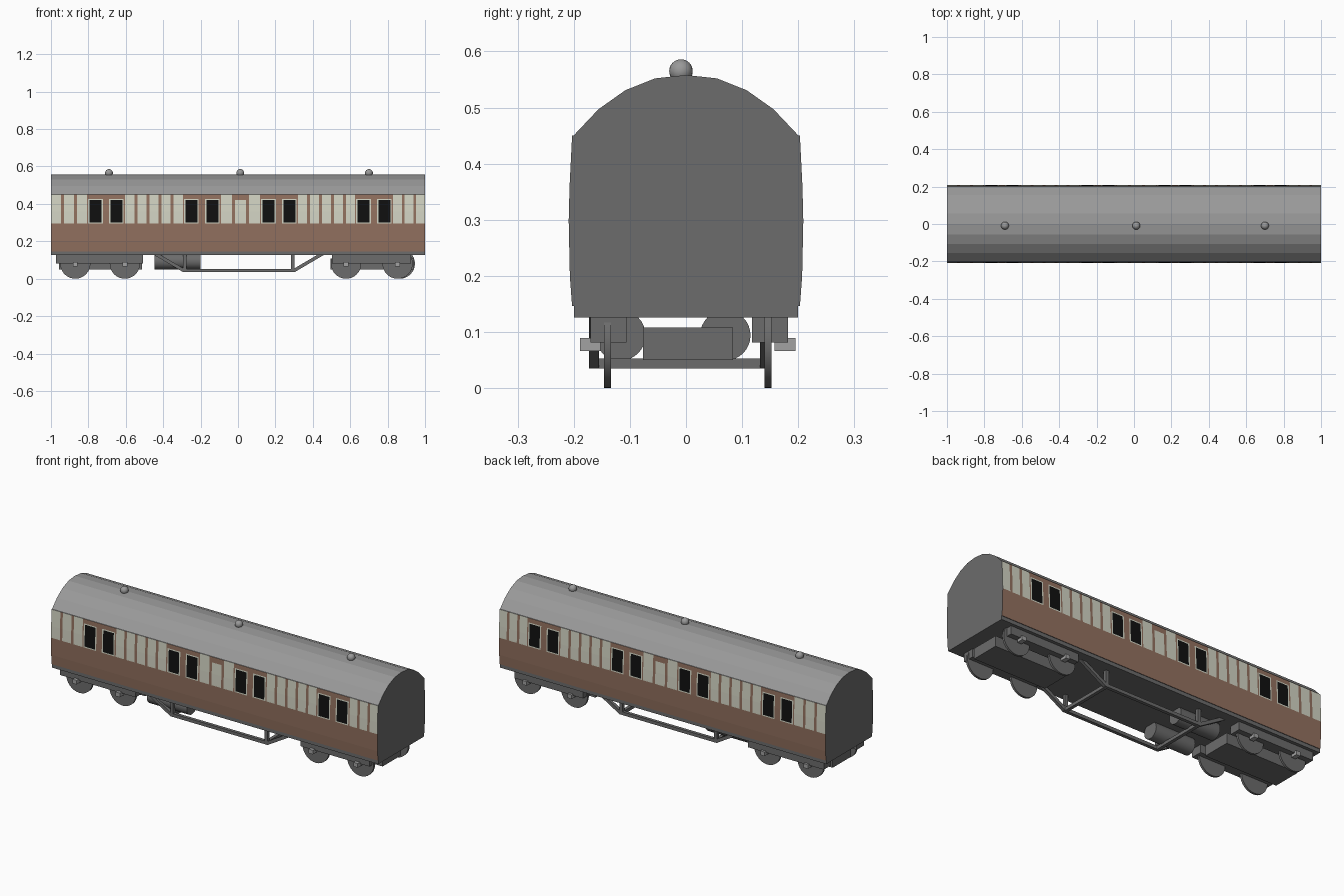
import bpy, bmesh, math
from mathutils import Vector

if "Cube" in bpy.data.objects:
    bpy.data.objects.remove(bpy.data.objects["Cube"])


def material(name, r, g, b):
    m = bpy.data.materials.new(name)
    m.diffuse_color = (r, g, b, 1)
    m.use_nodes = True
    m.node_tree.nodes["Principled BSDF"].inputs["Base Color"].default_value = m.diffuse_color
    return m


BROWN = material("brown paint", 0.29, 0.165, 0.115)
CREAM = material("cream paint", 0.65, 0.66, 0.55)
BLACK = material("black glass", 0.005, 0.005, 0.005)
ROOF = material("roof grey", 0.32, 0.32, 0.32)
DARK = material("dark grey", 0.15, 0.15, 0.15)
LIGHT = material("light grey", 0.36, 0.36, 0.36)


def finish(ob, name, mat):
    ob.name = name
    ob.data.materials.append(mat)
    return ob


def box(name, x, y, z, mat=DARK):
    """Box from (min, max) pairs."""
    lo, hi = Vector((x[0], y[0], z[0])), Vector((x[1], y[1], z[1]))
    bpy.ops.mesh.primitive_cube_add(size=1, location=(lo + hi) / 2)
    ob = bpy.context.object
    for v in ob.data.vertices:
        v.co = [v.co[i] * (hi - lo)[i] for i in range(3)]
    return finish(ob, name, mat)


def cylinder(name, centre, radius, depth, rotation, mat=DARK):
    bpy.ops.mesh.primitive_cylinder_add(vertices=32, radius=radius, depth=depth,
                                        location=centre, rotation=rotation)
    bpy.ops.object.shade_smooth_by_angle()
    return finish(bpy.context.object, name, mat)


def beam(name, a, b, w=0.018):
    """Square bar between two points."""
    a, b = Vector(a), Vector(b)
    bpy.ops.mesh.primitive_cube_add(size=1, location=(a + b) / 2)
    ob = bpy.context.object
    for v in ob.data.vertices:
        v.co = (v.co.x * w, v.co.y * w, v.co.z * (b - a).length)
    ob.rotation_euler = (b - a).to_track_quat('Z', 'Y').to_euler()
    return finish(ob, name, DARK)


# Painted side layout: windows and cream panels along x
windows = []
for x in (-0.794, -0.281, 0.131, 0.639):
    windows += [(x, x + 0.064), (x + 0.112, x + 0.176)]
EDGE = 0.007
panels = []
for a, b, n in ((-1, -0.808, 3), (-0.603, -0.295, 5), (-0.09, 0.117, 3),
                (0.321, 0.625, 5), (0.829, 1, 3)):
    step = (b - a + 0.015) / n
    panels += [(a + i * step, a + (i + 1) * step - 0.015) for i in range(n)]
short_panel = panels[9]


def inside(x, spans, grow=0.0):
    return any(a - grow < x < b + grow for a, b in spans)


def paint(x, z):
    if z > 0.45:
        return 3
    if z < 0.295:
        return 0
    if inside(x, windows) and 0.301 < z < 0.42:
        return 2
    if inside(x, windows, EDGE):
        return 1 if z < 0.426 else 0
    if inside(x, [short_panel]) and z > 0.42:
        return 0
    return 1 if inside(x, panels) else 0


# Body shell: cross-section swept through all panel edges
half = [(0.203, 0.146), (0.207, 0.2), (0.209, 0.295), (0.209, 0.301), (0.2075, 0.36),
        (0.2045, 0.42), (0.2042, 0.426), (0.203, 0.45), (0.2, 0.4505), (0.156, 0.497),
        (0.108, 0.531), (0.055, 0.552)]
profile = [(-y, z) for y, z in half] + [(0, 0.558)] + half[::-1]
cuts = {-1.0, 1.0}
for a, b in windows:
    cuts |= {a - EDGE, a, b, b + EDGE}
for a, b in panels:
    cuts |= {a, b}
xs = []
for x in sorted(cuts):
    if not xs or x - xs[-1] > 1e-4:
        xs.append(x)
bm = bmesh.new()
rings = [[bm.verts.new((x, y, z)) for y, z in profile] for x in xs]
for r0, r1 in zip(rings, rings[1:]):
    for i in range(len(profile)):
        j = (i + 1) % len(profile)
        f = bm.faces.new((r0[i], r0[j], r1[j], r1[i]))
        c = f.calc_center_median()
        f.material_index = 4 if j == 0 else paint(c.x, c.z)
for ring in (rings[0], rings[-1]):
    bm.faces.new(ring).material_index = 4
bmesh.ops.recalc_face_normals(bm, faces=bm.faces)
mesh = bpy.data.meshes.new("coach_body")
bm.to_mesh(mesh)
bm.free()
body = bpy.data.objects.new("coach_body", mesh)
bpy.context.collection.objects.link(body)
for m in (BROWN, CREAM, BLACK, ROOF, DARK):
    mesh.materials.append(m)

# Underframe
box("underframe", (-1, 1), (-0.2, 0.2), (0.126, 0.147))

# Roof ventilators
for x in (-0.69, 0.012, 0.70):
    bpy.ops.mesh.primitive_uv_sphere_add(segments=20, ring_count=12, radius=0.021,
                                         location=(x, -0.009, 0.565))
    bpy.ops.object.shade_smooth_by_angle()
    finish(bpy.context.object, "roof_ventilator", ROOF)

# Bogies: frames, centre box, wheels and axle boxes
for x0, x1, axles in ((-0.972, -0.508, (-0.87, -0.605)), (0.503, 0.925, (0.578, 0.853))):
    centre = sum(axles) / 2
    box("bogie_centre", (centre - 0.22, centre + 0.225), (-0.077, 0.084), (0.05, 0.108))
    for s in (-1, 1):
        mid = 0.006
        box("bogie_side_frame", (x0, x1), sorted((mid + s * 0.112, mid + s * 0.176)),
            (0.081, 0.127))
        for x in axles:
            wheel_x = x + (0.012 if s > 0 and x > 0.8 else 0)
            cylinder("wheel", (wheel_x, 0.003 + s * 0.143, 0.081), 0.081, 0.012,
                     (math.pi / 2, 0, 0))
            box("axle_box", (x - 0.013, x + 0.013),
                sorted((0.003 + s * 0.155, 0.003 + s * 0.192)), (0.066, 0.089), LIGHT)

# Truss rods under the middle
for y in (-0.164, 0.141):
    beam("truss_bottom", (-0.295, y, 0.044), (0.305, y, 0.044))
    beam("truss_diagonal", (-0.29, y, 0.044), (-0.45, y, 0.138))
    beam("truss_diagonal", (0.30, y, 0.044), (0.46, y, 0.138))
    for x in (-0.285, 0.293):
        beam("truss_post", (x, y, 0.044), (x, y, 0.135))
for x in (-0.285, 0.293):
    beam("truss_cross_bar", (x, -0.164, 0.044), (x, 0.141, 0.044))

# Underfloor tanks
for y in (-0.117, 0.07):
    cylinder("underfloor_tank", (-0.323, y, 0.094), 0.045, 0.245, (0, math.pi / 2, 0))
